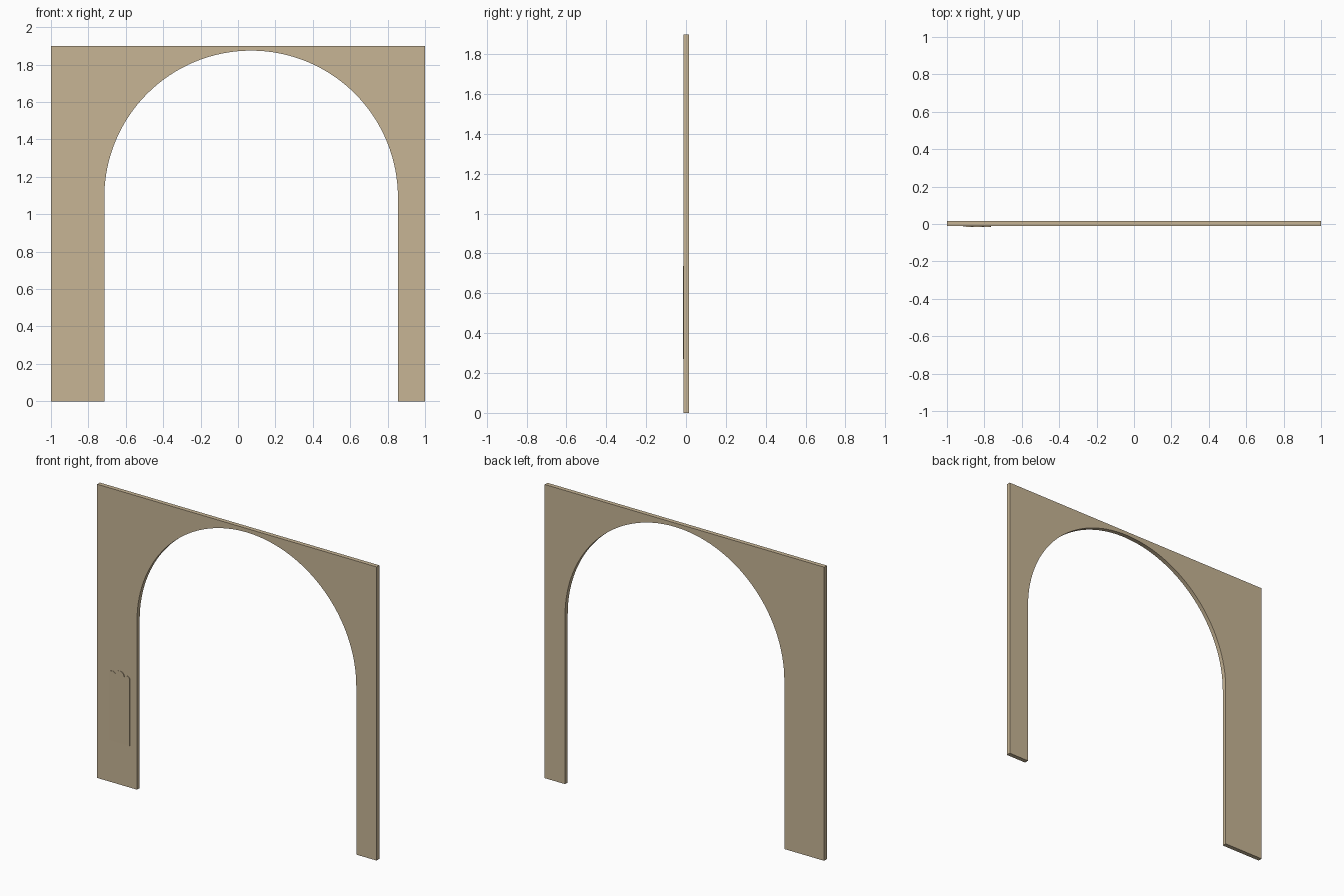
import bpy, bmesh, math

if "Cube" in bpy.data.objects:
    bpy.data.objects.remove(bpy.data.objects["Cube"])

stone = bpy.data.materials.new("tan_stone")
stone.diffuse_color = (0.57, 0.46, 0.30, 1)
stone.use_nodes = True
stone.node_tree.nodes["Principled BSDF"].inputs["Base Color"].default_value = stone.diffuse_color

CX, R, SPRING, TOP = 0.07, 0.785, 1.09, 1.90
FRONT, BACK = -0.012, 0.016


def finish(bm, name):
    bmesh.ops.recalc_face_normals(bm, faces=bm.faces[:])
    me = bpy.data.meshes.new(name)
    bm.to_mesh(me)
    bm.free()
    ob = bpy.data.objects.new(name, me)
    bpy.context.collection.objects.link(ob)
    me.materials.append(stone)
    bpy.ops.object.select_all(action='DESELECT')
    bpy.context.view_layer.objects.active = ob
    ob.select_set(True)
    bpy.ops.object.shade_smooth_by_angle(angle=math.radians(30))
    return ob


def extrude(bm, depth):
    # returns the vertices of the extruded copy
    res = bmesh.ops.extrude_face_region(bm, geom=bm.faces[:], use_keep_orig=True)
    moved = [v for v in res["geom"] if isinstance(v, bmesh.types.BMVert)]
    bmesh.ops.translate(bm, verts=moved, vec=(0, depth, 0))
    return moved


# Arched wall: two halves meeting on a seam above the crown
bm = bmesh.new()
N = 32
for side in (-1, 1):
    pts = [(side, 0), (side, TOP), (CX, TOP)]
    for i in range(N + 1):
        a = math.pi / 2 * (1 - i / N)
        pts.append((CX + side * R * math.cos(a), SPRING + R * math.sin(a)))
    pts.append((CX + side * R, 0))
    bm.faces.new([bm.verts.new((x, FRONT, z)) for x, z in pts])
bmesh.ops.remove_doubles(bm, verts=bm.verts[:], dist=1e-5)
extrude(bm, BACK - FRONT)
finish(bm, "arched_wall")

# Thin relief panel with a scalloped top, fading into the wall at lower left
bm = bmesh.new()
pts = [(-0.91, 0.27), (-0.765, 0.27)]
for xc, r, zc in ((-0.785, 0.02, 0.70), (-0.835, 0.03, 0.71), (-0.89, 0.025, 0.70)):
    for i in range(7):
        a = math.pi * i / 6
        pts.append((xc + r * math.cos(a), zc + r * 0.9 * math.sin(a)))
bm.faces.new([bm.verts.new((x, FRONT + 0.003, z)) for x, z in pts])
bmesh.ops.remove_doubles(bm, verts=bm.verts[:], dist=1e-5)
for v in extrude(bm, 0):
    across = (v.co.x + 0.915) / 0.15
    up = (v.co.z - 0.27) / 0.47
    v.co.y = FRONT - 0.0005 - 0.0035 * min(1, 0.5 * across + 0.6 * up)
bmesh.ops.triangulate(bm, faces=[f for f in bm.faces if len(f.verts) > 4])
finish(bm, "relief_panel")
